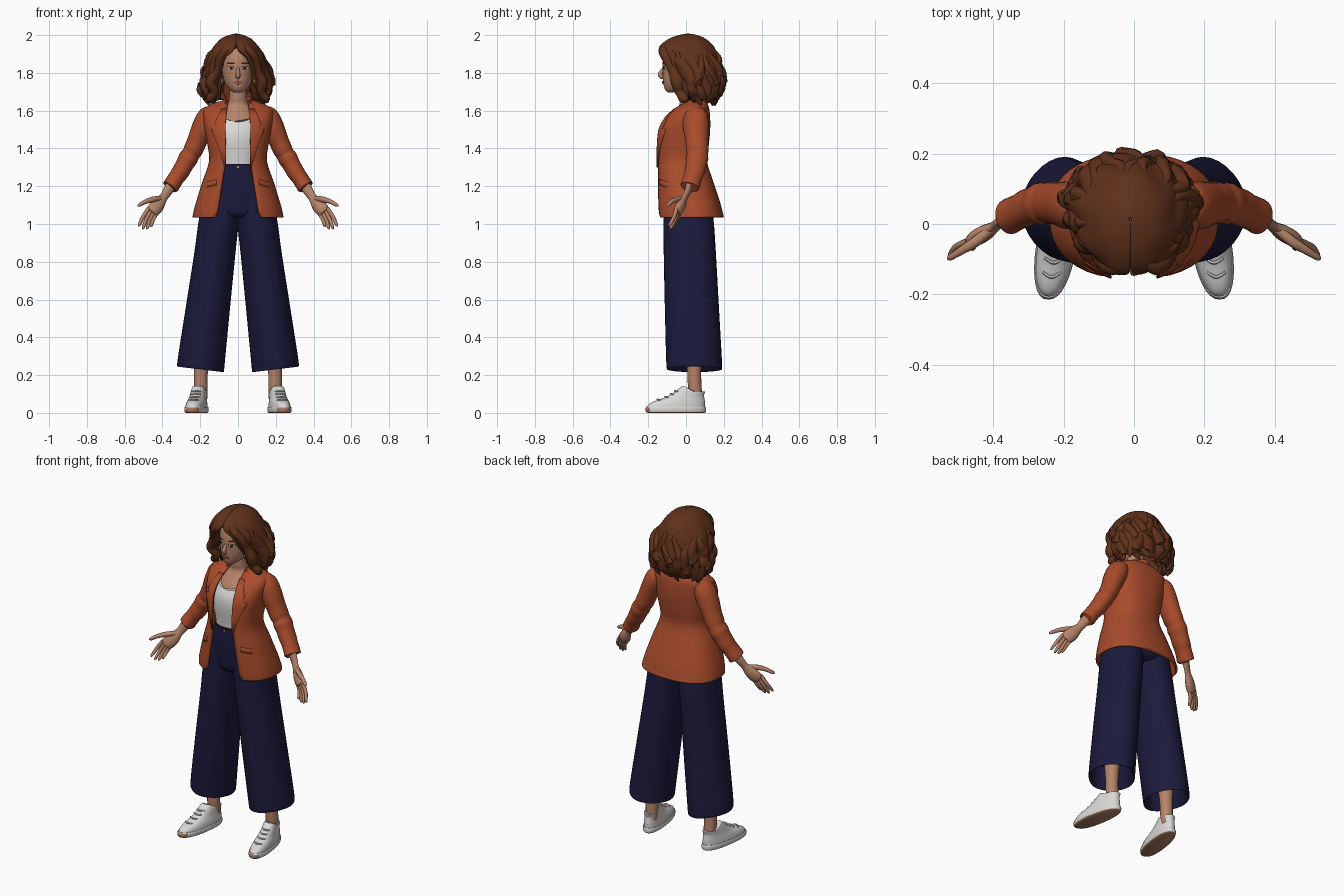
import bpy, bmesh, math
from mathutils import Vector as V

old = bpy.data.objects.get("Cube")
if old:
    bpy.data.objects.remove(old, do_unlink=True)

def material(name, r, g, b):
    m = bpy.data.materials.new(name)
    m.use_nodes = True
    m.diffuse_color = (r, g, b, 1)
    m.node_tree.nodes["Principled BSDF"].inputs["Base Color"].default_value = (r, g, b, 1)
    return m

SKIN = material("warm skin", .47, .23, .145)
HAIR = material("chestnut hair", .115, .031, .011)
RUST = material("rust cloth", .40, .072, .025)
NAVY = material("navy cloth", .0115, .0105, .045)
WHITE = material("off white", .70, .69, .67)
TAN = material("tan rubber", .40, .19, .11)
LIP = material("rose lips", .36, .12, .085)
DARK = material("dark brown", .03, .012, .008)
GOLD = material("gold", .6, .36, .1)
made = []

def smooth(rows, k=4):
    """Catmull-Rom refinement of rows of numbers."""
    out = []
    for i in range(len(rows) - 1):
        a, b, c, d = (rows[min(max(j, 0), len(rows) - 1)] for j in range(i - 1, i + 3))
        for q in range(k):
            t = q / k
            out.append([y + t / 2 * (z - x + t * (2*x - 5*y + 4*z - w + t * (3*(y - z) + w - x)))
                        for x, y, z, w in zip(a, b, c, d)])
    return out + [list(rows[-1])]

def power(v, e):
    return math.copysign(abs(v) ** (2 / e), v)

def ring(z, rx, y0, y1, gap=0, cx=0, e=2.0, n=32):
    """Horizontal superellipse, starting at the front, with an optional front gap."""
    t0 = math.asin(min(1, gap / rx) ** (e / 2))
    cy, ry = (y0 + y1) / 2, (y1 - y0) / 2
    count = n + 1 if gap else n
    angles = [t0 + (2 * math.pi - 2 * t0) * i / n for i in range(count)]
    return [V((cx + rx * power(math.sin(t), e), cy - ry * power(math.cos(t), e), z)) for t in angles]

def loft(name, rings, mat, s=1, closed=True, caps=True, thick=0):
    """Skin a stack of rings; s = -1 mirrors it to the other side."""
    bm = bmesh.new()
    vs = [[bm.verts.new((p.x * s, p.y, p.z)) for p in r] for r in rings]
    m = len(vs[0])
    for a, b in zip(vs, vs[1:]):
        for j in range(m if closed else m - 1):
            k = (j + 1) % m
            bm.faces.new((a[j], a[k], b[k], b[j]))
    if caps:
        bm.faces.new(vs[0])
        bm.faces.new(vs[-1])
    bmesh.ops.recalc_face_normals(bm, faces=bm.faces)
    me = bpy.data.meshes.new(name)
    bm.to_mesh(me)
    bm.free()
    me.materials.append(mat)
    ob = bpy.data.objects.new(name, me)
    bpy.context.collection.objects.link(ob)
    if thick:
        mod = ob.modifiers.new("thickness", "SOLIDIFY")
        mod.thickness, mod.offset = thick, 0
    made.append(ob)
    return ob

def tube(name, rows, mat, s=1, flat=1.0, side=(0, 1, 0), n=12, k=4):
    """Sweep an oval along rows of (x, y, z, radius)."""
    rows = smooth(rows, k)
    pts = [V(r[:3]) for r in rows]
    rings = []
    for i, p in enumerate(pts):
        d = (pts[min(i + 1, len(pts) - 1)] - pts[max(i - 1, 0)]).normalized()
        u = V(side) - d * d.dot(V(side))
        u.normalize()
        w, r = d.cross(u), max(rows[i][3], .001)
        rings.append([p + u * r * math.cos(a) + w * r * flat * math.sin(a)
                      for a in (2 * math.pi * j / n for j in range(n))])
    return loft(name, rings, mat, s)

def at(rows, z):
    """Row interpolated at height z."""
    rows = sorted(rows)
    z = min(max(z, rows[0][0]), rows[-1][0])
    for a, b in zip(rows, rows[1:]):
        if z <= b[0]:
            t = (z - a[0]) / max(b[0] - a[0], 1e-6)
            return [x + (y - x) * t for x, y in zip(a, b)]

def patch(name, spans, rows, mat, s=1, off=.006, e=2.0, thick=.006, n=8):
    """Thin plate hugging the front of a lofted body; spans are (z, x from, x to)."""
    strips = []
    for z, xa, xb in spans:
        _, rx, y0, y1 = at(rows, z)[:4]
        line = []
        for i in range(n + 1):
            x = xa + (xb - xa) * i / n
            y = (y0 + y1) / 2 - (y1 - y0) / 2 * max(0, 1 - (abs(x) / rx) ** e) ** (1 / e)
            line.append(V((x, y - off, z)))
        strips.append(line)
    return loft(name, strips, mat, s, closed=False, caps=False, thick=thick)

def oval(cx, cz, a, b):
    return [(cz + b * math.sin(t), cx - a * math.cos(t) - .0005, cx + a * math.cos(t) + .0005)
            for t in (math.pi * (i / 8 - .5) for i in range(9))]

# Trousers
hips = smooth([(1.035, .09, -.09, .11), (1.06, .165, -.112, .138), (1.12, .188, -.12, .138),
               (1.2, .162, -.126, .12), (1.31, .108, -.126, .085)])
loft("trouser_hips", [ring(*r, e=2.3) for r in hips], NAVY)
band = [(1.285, .122, -.129, .095), (1.318, .11, -.13, .09)]
loft("waistband", [ring(*r, e=2.3) for r in band], NAVY)
patch("trouser_button", oval(0, 1.302, .006, .006), band, GOLD, off=.003)
leg = [(.36, .09, -.07, .14, 0, .197), (.236, .115, -.093, .18, 0, .197)] + smooth(
      [(.23, .123, -.1, .19, 0, .197), (.28, .124, -.105, .19, 0, .194), (.6, .116, -.113, .172, 0, .154),
       (.85, .109, -.118, .158, 0, .122), (1, .107, -.12, .148, 0, .104), (1.1, .1, -.118, .135, 0, .092),
       (1.2, .085, -.11, .115, 0, .08)])

# Jacket body profile: height, half width, front, back, half opening
jacket = smooth([(1.035, .235, -.147, .195, .122), (1.065, .23, -.15, .187, .108), (1.12, .215, -.152, .173, .099),
                 (1.22, .184, -.152, .14, .083), (1.33, .148, -.15, .106, .068), (1.42, .156, -.15, .115, .068),
                 (1.5, .17, -.14, .122, .072), (1.56, .178, -.108, .122, .068), (1.603, .176, -.065, .118, .06),
                 (1.63, .135, -.022, .11, .055), (1.65, .075, 0, .095, .05)])
loft("jacket_body", [ring(*r, e=2.4, n=40) for r in jacket], RUST, closed=False, caps=False, thick=.012)
tube("jacket_collar", [(-.062, -.012, 1.63, .018), (-.066, .05, 1.65, .02), (0, .1, 1.655, .02),
                       (.066, .05, 1.65, .02), (.062, -.012, 1.63, .018)], RUST, flat=.5, side=(0, 0, 1))

# Camisole, chest and neck
top = smooth([(1.29, .105, -.118, .08), (1.36, .115, -.124, .085), (1.44, .13, -.132, .09),
              (1.5, .125, -.125, .09), (1.54, .108, -.102, .09)])
cami = [ring(*r, e=2.3) for r in top]
for i, r in enumerate(cami[-4:]):
    for p in r:
        p.z += 4 * min(abs(p.x), .08) ** 2 * (i + 1) / 4
loft("camisole", cami, WHITE)
loft("chest_and_neck", [ring(*r) for r in smooth(
    [(1.48, .11, -.118, .085), (1.55, .1, -.095, .088), (1.6, .085, -.056, .085), (1.635, .056, -.034, .08),
     (1.67, .047, -.036, .065), (1.74, .045, -.036, .065)])], SKIN)

# Head and face
head = smooth([(1.697, .022, -.098, -.04), (1.715, .048, -.113, .03), (1.75, .071, -.12, .07),
               (1.8, .083, -.123, .1), (1.87, .086, -.122, .11), (1.93, .075, -.1, .11), (1.965, .04, -.04, .07)])
loft("head", [ring(*r) for r in head], SKIN)
tube("nose", [(0, -.112, 1.835, .006), (0, -.124, 1.815, .009), (0, -.136, 1.793, .012),
              (0, -.128, 1.778, .011), (0, -.115, 1.775, .004)], SKIN, side=(1, 0, 0))
patch("lips", oval(0, 1.748, .022, .007), head, LIP, off=.003)

# Hair shell with waves that deepen towards the ends
hair = smooth([(2, .003, .01, .016, .0002), (1.993, .035, -.035, .055, .0002), (1.975, .075, -.085, .098, .0002),
               (1.945, .105, -.128, .135, .001), (1.915, .126, -.14, .152, .018), (1.88, .145, -.132, .168, .055),
               (1.82, .163, -.1, .185, .076), (1.76, .174, -.06, .19, .082), (1.7, .175, -.03, .178, .083),
               (1.66, .155, 0, .16, .08)])
shell = []
for z, rx, y0, y1, gap in hair:
    pts = ring(z, rx, y0, y1, max(gap, .0002), -.01, n=72)
    for i, p in enumerate(pts):
        wave = 1 + .05 * min(1, (2 - z) * 5) * math.sin(i * .7 + 28 * z)
        p.x, p.y = -.01 + (p.x + .01) * wave, .05 + (p.y - .05) * wave
    shell.append(pts)
loft("hair_shell", shell, HAIR, closed=False, caps=False, thick=.016)
for i in range(15):
    t = .85 + (2 * math.pi - 1.7) * i / 14
    rows = []
    for j, r in enumerate((.006, .024, .034, .036, .038, .032, .004)):
        z = 1.93 - j * .046 - .014 * (i % 3) * j / 6
        _, rx, y0, y1, _ = at(hair, z)
        a, grow = t + .13 * math.sin(j * 1.5 + i * 2), .95 + .05 * math.sin(j * 1.8 + i)
        rows.append((-.01 + rx * grow * math.sin(a), (y0 + y1) / 2 - (y1 - y0) / 2 * grow * math.cos(a), z, r))
    tube(f"hair_lock_{i + 1}", rows, HAIR, flat=.7, side=(.3, .2, 1), n=10)

for s, side in ((1, "left_"), (-1, "right_")):
    # Swept fringe framing the face, parted off centre
    tube(side + "fringe", [(.015 + .014 * s, -.1, 1.95, .014), (.06, -.12, 1.92, .026), (.092, -.098, 1.875, .028),
                           (.108, -.066, 1.81, .028), (.138 - .008 * s, -.045, 1.75, .036),
                           (.122, -.03, 1.7, .028), (.15, -.01, 1.66, .026), (.13, 0, 1.645, .004)], HAIR, s, flat=.8)
    # Eyes, brows and earrings
    patch(side + "eye", oval(.037, 1.825, .016, .007), head, WHITE, s, off=.002, thick=.003)
    patch(side + "iris", oval(.037, 1.825, .007, .007), head, DARK, s, off=.004, thick=.003)
    patch(side + "lash", [(1.831, .02, .055), (1.835, .025, .053)], head, DARK, s, off=.004, thick=.003)
    patch(side + "brow", [(1.851, .02, .057), (1.855, .022, .055)], head, HAIR, s, off=.003, thick=.003)
    tube(side + "earring", [(.083, -.05, 1.775, .003), (.086, -.06, 1.755, .005), (.084, -.055, 1.735, .003)], GOLD, s)
    # Trouser leg, lozenge shaped, with a hollow, tilted hem
    rings = [ring(*r, e=1.8 + .5 * max(0, min(1, r[0] - .25))) for r in leg]
    for r in rings:
        for p in r:
            p.z += (p.x - .197) * .12 * max(0, min(1, (.6 - p.z) / .35))
    loft(side + "trouser_leg", rings, NAVY, s)
    tube(side + "ankle", [(.197, .055, .07, .034), (.197, .047, .13, .036), (.196, .043, .24, .038),
                          (.19, .04, .42, .055)], SKIN, s)
    # Lapel with a notch, slanted pocket flap
    patch(side + "lapel", [(1.3, .064, .07), (1.4, .064, .098), (1.47, .066, .128), (1.5, .067, .138),
                           (1.505, .067, .104), (1.53, .066, .122), (1.57, .062, .105), (1.61, .056, .085)],
          jacket, RUST, s, off=.009, e=2.4)
    flap = patch(side + "pocket_flap", [(1.2, .115, .172), (1.215, .114, .17), (1.228, .113, .166)],
                 jacket, RUST, s, off=.007, e=2.4)
    for v in flap.data.vertices:
        v.co.z -= (abs(v.co.x) - .14) * .3
    # Sleeve with creases at the elbow and a turned cuff
    tube(side + "sleeve", [(.12, .045, 1.58, .045), (.156, .05, 1.568, .066), (.186, .053, 1.51, .068),
                           (.216, .058, 1.44, .061), (.236, .06, 1.395, .06), (.25, .061, 1.37, .056),
                           (.265, .058, 1.345, .06), (.282, .053, 1.315, .055), (.305, .045, 1.275, .054),
                           (.325, .036, 1.247, .05), (.346, .026, 1.215, .051), (.356, .02, 1.197, .051),
                           (.358, .019, 1.194, .04)], RUST, s, flat=.86, n=20)
    # Forearm, palm, fingers and thumb
    tube(side + "forearm", [(.335, .028, 1.235, .034), (.375, .008, 1.17, .026), (.395, -.006, 1.14, .024),
                            (.425, -.025, 1.1, .037), (.45, -.042, 1.07, .036), (.458, -.048, 1.06, .026)],
         SKIN, s, flat=.6, side=(.75, -.2, .6))
    for i in range(4):
        f = i / 3
        a = V((.43, -.037, 1.06)).lerp(V((.472, -.05, 1.085)), f)
        b = V((.462, -.072, .985)).lerp(V((.527, -.09, .988)), f) - V((0, 0, .016 * math.sin(math.pi * f)))
        m = a.lerp(b, .5) + V((.004, .006, 0))
        tube(side + f"finger_{i + 1}", [(*a, .011), (*m, .0105), (*a.lerp(b, .9), .008), (*b, .003)], SKIN, s, n=8)
    tube(side + "thumb", [(.408, -.015, 1.135, .014), (.45, -.05, 1.13, .015), (.49, -.075, 1.118, .012),
                          (.522, -.095, 1.1, .009), (.53, -.1, 1.094, .003)], SKIN, s, n=8)
    # Trainer with a dipped heel collar, toes turned slightly outwards
    sole = smooth([(0, .05, -.203, .1), (.006, .056, -.213, .105), (.022, .058, -.215, .106), (.032, .055, -.21, .103)])
    upper = smooth([(.03, .053, -.207, .1), (.045, .051, -.198, .1), (.06, .048, -.172, .1), (.08, .043, -.115, .097),
                    (.105, .04, -.068, .096), (.13, .038, -.035, .1), (.142, .036, -.02, .1), (.138, .03, -.012, .09)])
    for part, rows in (("sole", sole), ("shoe_upper", upper)):
        rings = [ring(*r, e=2.3) for r in rows]
        for r in rings:
            for p in r:
                p.z -= max(0, p.z - .08) * .45 * max(0, min(1, p.y / .05 + .2))
                p.x += .207 + (.03 - p.y) * .15
        ob = loft(side + part, rings, WHITE, s)
        if part == "sole":
            ob.data.materials.append(TAN)
            for face in ob.data.polygons:
                face.material_index = int(face.normal.z < -.5 or face.center.y < -.19 and face.center.z < .028)
    for i in range(4):
        z = .068 + i * .015
        y = at(upper, z)[2]
        x = .207 + (.03 - y) * .15
        tube(side + f"lace_{i + 1}", [(x - .026, y + .012, z, .004), (x, y - .002, z + .003, .005),
                                      (x + .026, y + .012, z, .004)], WHITE, s, n=6)

# Smooth shading that keeps hard edges
bpy.ops.object.select_all(action="DESELECT")
for ob in made:
    ob.select_set(True)
bpy.context.view_layer.objects.active = made[0]
bpy.ops.object.shade_smooth_by_angle(angle=math.radians(50))
